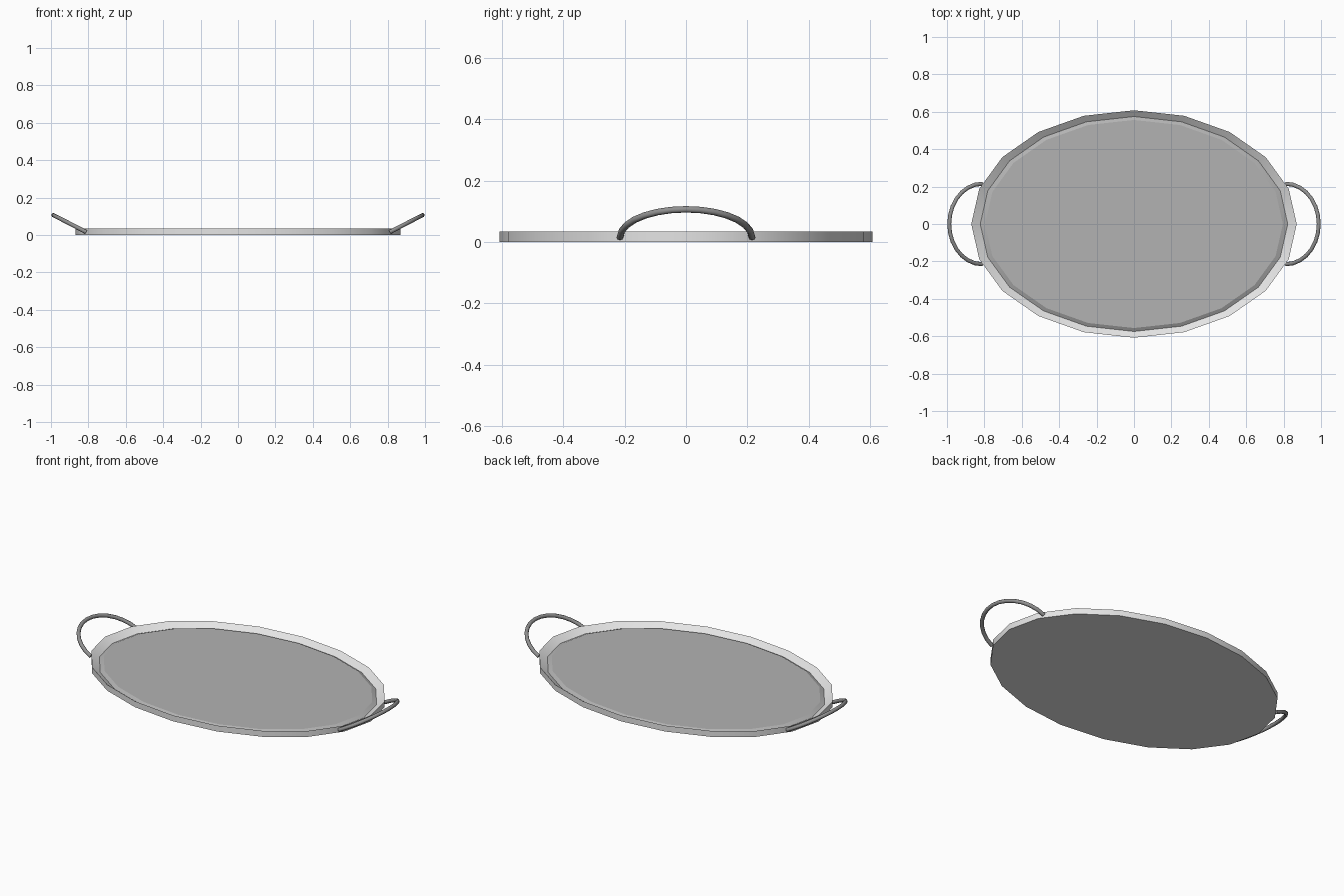
import bpy, bmesh, math

if "Cube" in bpy.data.objects:
    bpy.data.objects.remove(bpy.data.objects["Cube"])

RX, RY, SIDES = 0.87, 0.608, 20


def material(name, v):
    m = bpy.data.materials.new(name)
    m.diffuse_color = (v, v, v, 1)
    m.use_nodes = True
    m.node_tree.nodes["Principled BSDF"].inputs["Base Color"].default_value = m.diffuse_color
    return m


light = material("light grey metal", 0.78)
mid = material("mid grey base", 0.45)
dark = material("dark grey handle", 0.28)


def lathe(name, profile, mat, angle, cap_ends=False, closed=False):
    """Sweep a (scale, z) profile round the oval."""
    bm = bmesh.new()
    rings = []
    for k, z in profile:
        rings.append([bm.verts.new((RX * k * math.cos(2 * math.pi * i / SIDES),
                                    RY * k * math.sin(2 * math.pi * i / SIDES), z))
                      for i in range(SIDES)])
    pairs = list(zip(rings, rings[1:]))
    if closed:
        pairs.append((rings[-1], rings[0]))
    for a, b in pairs:
        for i in range(SIDES):
            j = (i + 1) % SIDES
            bm.faces.new((a[i], a[j], b[j], b[i]))
    if cap_ends:
        bm.faces.new(rings[0][::-1])
        bm.faces.new(rings[-1])
    bmesh.ops.recalc_face_normals(bm, faces=bm.faces[:])
    return finish(name, bm, mat, angle)


def finish(name, bm, mat, angle):
    me = bpy.data.meshes.new(name)
    bm.to_mesh(me)
    bm.free()
    ob = bpy.data.objects.new(name, me)
    bpy.context.collection.objects.link(ob)
    me.materials.append(mat)
    bpy.ops.object.select_all(action='DESELECT')
    ob.select_set(True)
    bpy.context.view_layer.objects.active = ob
    bpy.ops.object.shade_smooth_by_angle(angle=math.radians(angle))
    return ob


# Rim: upright outside, sloping inwards
lathe("tray_rim", [(1, 0), (1, 0.035), (0.945, 0.008), (0.945, 0)], light, 30, closed=True)

# Base plate with a bevelled edge, light underneath like the rim
base = lathe("tray_base", [(0.945, 0), (0.945, 0.008), (0.915, 0.018)], mid, 12, cap_ends=True)
base.data.materials.append(light)
for p in base.data.polygons:
    if p.normal.z < -0.9:
        p.material_index = 1


# Handles: tilted half-loops of round bar
def handle(name, side, segs=14, ring=8, r=0.011):
    bm = bmesh.new()
    tilt = math.atan2(0.092, 0.178)
    rows = []
    for s in range(segs + 1):
        t = math.pi * s / segs
        reach, y = 0.198 * math.sin(t), 0.215 * math.cos(t)
        # outward direction in the plane of the loop
        ox, oy = math.sin(t) / 0.198, math.cos(t) / 0.215
        n = math.hypot(ox, oy)
        ox, oy = ox / n, oy / n
        row = []
        for q in range(ring):
            a = 2 * math.pi * q / ring
            u = reach + r * math.cos(a) * ox
            v = y + r * math.cos(a) * oy
            w = r * math.sin(a)
            x = 0.812 + u * math.cos(tilt) - w * math.sin(tilt)
            z = 0.016 + u * math.sin(tilt) + w * math.cos(tilt)
            row.append(bm.verts.new((side * x, v, z)))
        rows.append(row)
    for a, b in zip(rows, rows[1:]):
        for i in range(ring):
            j = (i + 1) % ring
            bm.faces.new((a[i], a[j], b[j], b[i]))
    bm.faces.new(rows[0])
    bm.faces.new(rows[-1])
    bmesh.ops.recalc_face_normals(bm, faces=bm.faces[:])
    finish(name, bm, dark, 50)


for side, name in ((1, "handle_right"), (-1, "handle_left")):
    handle(name, side)
